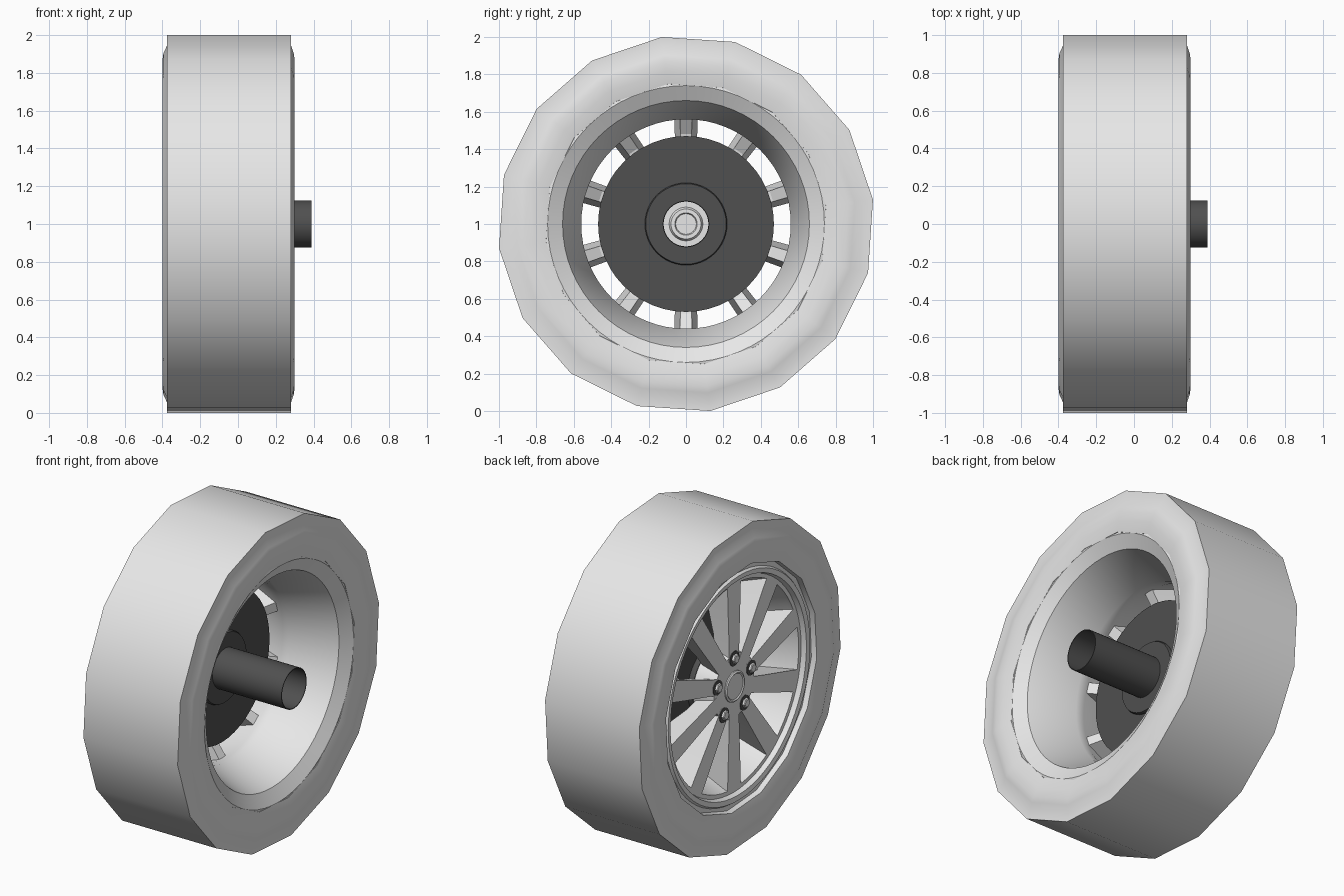
import bpy, bmesh, math
from mathutils import Matrix, Vector

cube = bpy.data.objects.get("Cube")
if cube:
    bpy.data.objects.remove(cube)


def material(name, value):
    mat = bpy.data.materials.new(name)
    mat.use_nodes = True
    colour = (value, value, value, 1)
    mat.diffuse_color = colour
    mat.node_tree.nodes["Principled BSDF"].inputs["Base Color"].default_value = colour
    return mat


light_grey = material("light_grey", 0.8)
dark_grey = material("dark_grey", 0.08)
HUB = Vector((0, 0, 1))          # wheel centre, axle along x


def finish(bm, name, mat, angle=30):
    bmesh.ops.recalc_face_normals(bm, faces=bm.faces)
    mesh = bpy.data.meshes.new(name)
    bm.to_mesh(mesh)
    bm.free()
    mesh.materials.append(mat)
    obj = bpy.data.objects.new(name, mesh)
    bpy.context.collection.objects.link(obj)
    bpy.ops.object.select_all(action='DESELECT')
    obj.select_set(True)
    bpy.context.view_layer.objects.active = obj
    bpy.ops.object.shade_smooth_by_angle(angle=math.radians(angle))
    return obj


def revolve(name, profile, mat, sides=64, start=0.0, closed=True, offset=(0, 0), angle=30):
    """Spin an (x, radius) profile about the axle; radius 0 makes a pole."""
    bm = bmesh.new()
    centre = HUB + Vector((0, *offset))
    rings = []
    for x, r in profile:
        if r == 0:
            rings.append([bm.verts.new(centre + Vector((x, 0, 0)))] * sides)
            continue
        ring = []
        for i in range(sides):
            a = math.radians(start) + math.tau * i / sides
            ring.append(bm.verts.new(centre + Vector((x, r * math.cos(a), r * math.sin(a)))))
        rings.append(ring)
    pairs = list(zip(rings, rings[1:]))
    if closed:
        pairs.append((rings[-1], rings[0]))
    for a, b in pairs:
        for i in range(sides):
            j = (i + 1) % sides
            corners = list(dict.fromkeys((a[i], a[j], b[j], b[i])))
            if len(corners) > 2:
                bm.faces.new(corners)
    return finish(bm, name, mat, angle)


# Tyre: coarse sixteen-sided ring with bulged side walls
revolve("tyre", [(0.28, 1.008), (0.28, 0.955), (0.295, 0.91), (0.3, 0.875), (0.298, 0.82),
                 (0.285, 0.755), (0.2, 0.74), (-0.3, 0.74), (-0.385, 0.755), (-0.398, 0.82),
                 (-0.4, 0.875), (-0.395, 0.91), (-0.375, 0.955), (-0.375, 1.008)],
        light_grey, sides=16, start=7.4)

# Rim: rear flange, tapering barrel, front lip with a small step
revolve("rim", [(0.28, 0.765), (0.285, 0.74), (0.24, 0.66), (-0.04, 0.56), (-0.1, 0.565),
                (-0.31, 0.635), (-0.335, 0.64), (-0.335, 0.665), (-0.365, 0.675),
                (-0.37, 0.705), (-0.355, 0.715), (-0.35, 0.765)], light_grey)

# Spokes: ten tapered wedges, deeper towards the barrel
bm = bmesh.new()
stations = [(0.08, 0.045, -0.335, -0.22), (0.3, 0.052, -0.335, -0.21),
            (0.48, 0.06, -0.335, -0.17), (0.6, 0.066, -0.335, -0.1)]
for k in range(10):
    turn = Matrix.Rotation(math.tau * k / 10, 3, 'X')
    sections = []
    for r, half, front, back in stations:
        tip = 0.04 if r == 0.6 else 0
        corners = [(front, -half, r + tip), (front, half, r + tip),
                   (back, half * 0.5, r - tip * 0.5), (back, -half * 0.5, r - tip * 0.5)]
        sections.append([bm.verts.new(HUB + turn @ Vector(c)) for c in corners])
    for a, b in zip(sections, sections[1:]):
        for i in range(4):
            j = (i + 1) % 4
            bm.faces.new((a[i], a[j], b[j], b[i]))
    bm.faces.new(sections[0])
    bm.faces.new(sections[-1][::-1])
finish(bm, "spokes", light_grey, 20)

# Wheel centre, with a stepped back seen through the hollow axle
revolve("wheel_centre", [(-0.334, 0), (-0.334, 0.2), (-0.2, 0.215), (-0.2, 0.09),
                         (-0.18, 0.08), (-0.18, 0.06), (-0.19, 0.055), (-0.19, 0)],
        light_grey, closed=False)
revolve("centre_cap", [(-0.33, 0.095), (-0.342, 0.095), (-0.348, 0.085),
                       (-0.342, 0.078), (-0.342, 0)], light_grey, sides=32, closed=False)

# Five wheel nuts sitting in dark sockets
for k in range(5):
    a = math.tau * k / 5 + math.radians(90)
    spot = (0.175 * math.cos(a), 0.175 * math.sin(a))
    revolve("nut_socket", [(-0.33, 0.046), (-0.339, 0.046), (-0.339, 0)], dark_grey,
            sides=24, closed=False, offset=spot)
    revolve("wheel_nut", [(-0.33, 0.03), (-0.352, 0.03), (-0.356, 0.024), (-0.356, 0)],
            light_grey, sides=6, closed=False, offset=spot, angle=15)

# Brake disc with raised hub and an open axle tube
revolve("brake_disc", [(-0.11, 0.12), (-0.11, 0.47), (-0.165, 0.47), (-0.165, 0.12)],
        dark_grey, sides=48)
revolve("brake_hub", [(-0.09, 0.12), (-0.09, 0.215), (-0.1, 0.22), (-0.2, 0.22), (-0.2, 0.12)],
        dark_grey, sides=48)
revolve("axle_tube", [(0.39, 0.125), (-0.2, 0.125), (-0.2, 0.12), (0.39, 0.12)],
        dark_grey, sides=32)
